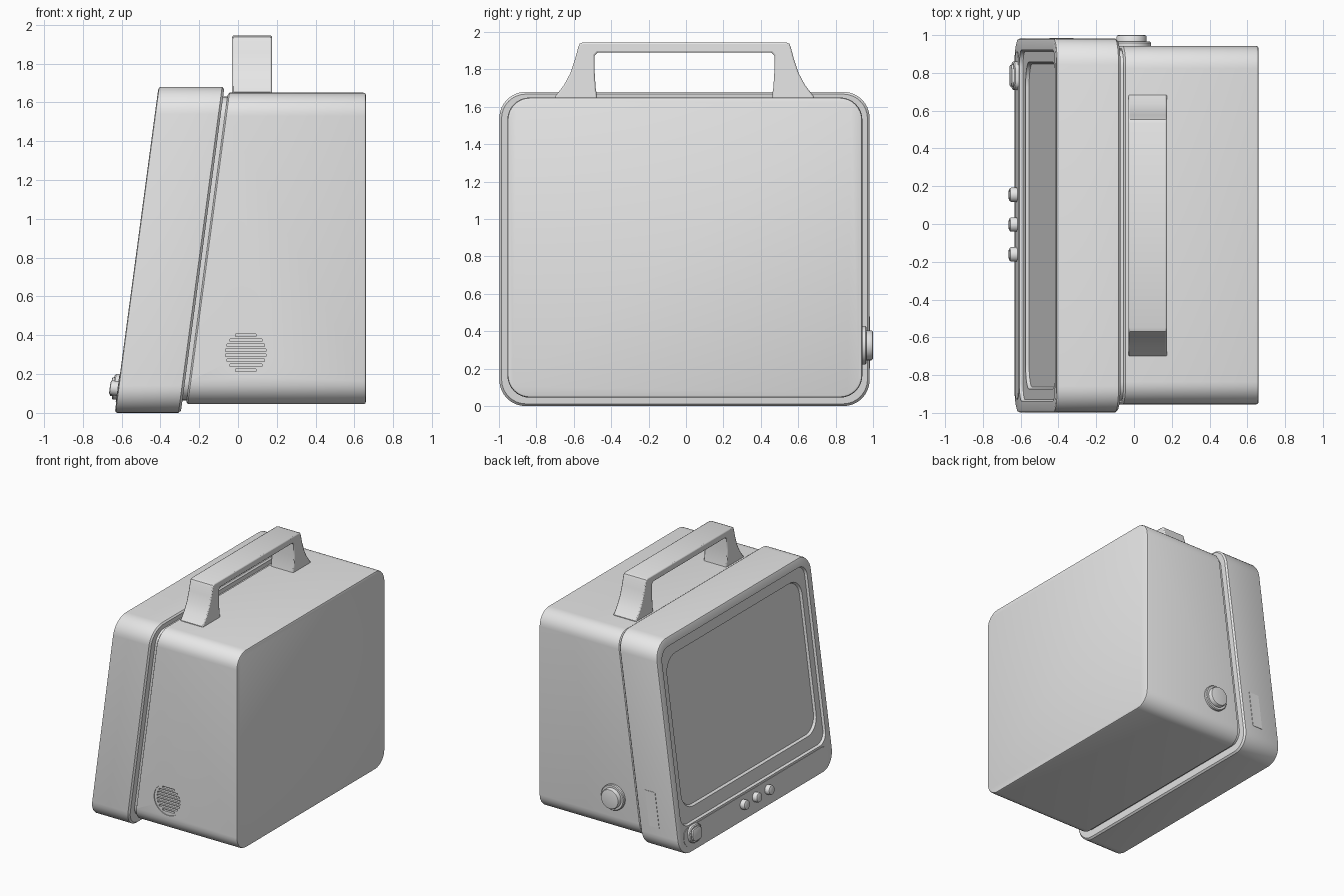
import bpy, bmesh, math
from mathutils import Vector, Matrix

if "Cube" in bpy.data.objects:
    bpy.data.objects.remove(bpy.data.objects["Cube"])

LEAN = 0.134          # slope of the tilted front face
FRONT = -0.635        # x of the front face at ground level
BACK = -0.295         # x of the front frame's rear face at ground level
MID = -0.008          # y centre of the case

grey = bpy.data.materials.new("plain grey plastic")
grey.use_nodes = True
grey.diffuse_color = (0.8, 0.8, 0.8, 1)
grey.node_tree.nodes["Principled BSDF"].inputs["Base Color"].default_value = (0.8, 0.8, 0.8, 1)


def finish(name, bm, angle=30):
    bmesh.ops.recalc_face_normals(bm, faces=bm.faces)
    mesh = bpy.data.meshes.new(name)
    bm.to_mesh(mesh)
    bm.free()
    mesh.materials.append(grey)
    obj = bpy.data.objects.new(name, mesh)
    bpy.context.collection.objects.link(obj)
    bpy.ops.object.select_all(action="DESELECT")
    obj.select_set(True)
    bpy.context.view_layer.objects.active = obj
    bpy.ops.object.shade_smooth_by_angle(angle=math.radians(angle))
    return obj


def ring(x, yc, zc, w, h, r, lean=LEAN, steps=8):
    """Rounded rectangle facing x, leaning back with height."""
    points = []
    for k, (sy, sz) in enumerate([(1, 1), (-1, 1), (-1, -1), (1, -1)]):
        for i in range(steps + 1):
            a = (k + i / steps) * math.pi / 2
            y = yc + sy * (w - r) + r * math.cos(a)
            z = zc + sz * (h - r) + r * math.sin(a)
            points.append((x + lean * z, y, z))
    return points


def loft(name, rings):
    bm = bmesh.new()
    loops = [[bm.verts.new(p) for p in pts] for pts in rings]
    for a, b in zip(loops, loops[1:]):
        for i in range(len(a)):
            j = (i + 1) % len(a)
            bm.faces.new((a[i], a[j], b[j], b[i]))
    bm.faces.new(loops[0])
    bm.faces.new(loops[-1])
    return finish(name, bm)


def lathe_disc(name, centre, axis, profile, sides=40):
    """Stack of (radius, distance) circles along an axis."""
    turn = Vector(axis).to_track_quat("Z", "Y").to_matrix()
    rings = []
    for r, d in profile:
        angles = [2 * math.pi * i / sides for i in range(sides)]
        rings.append([Vector(centre) + turn @ Vector((r * math.cos(a), r * math.sin(a), d))
                      for a in angles])
    return loft(name, rings)


def cut(target, cutter):
    cutter.hide_render = True
    mod = target.modifiers.new("cut", "BOOLEAN")
    mod.object = cutter
    mod.solver = "EXACT"
    bpy.context.view_layer.objects.active = target
    bpy.ops.object.modifier_apply(modifier="cut")
    bpy.data.objects.remove(cutter)


# Front frame with recessed panel and recessed screen
W, H, ZC = 0.99, 0.84, 0.84
loft("front_frame", [
    ring(BACK, MID, ZC, W - 0.012, H - 0.012, 0.13),
    ring(BACK - 0.012, MID, ZC, W, H, 0.14),
    ring(FRONT + 0.014, MID, ZC, W, H, 0.14),
    ring(FRONT + 0.004, MID, ZC, W - 0.004, H - 0.004, 0.136),
    ring(FRONT, MID, ZC, W - 0.014, H - 0.014, 0.13),
    ring(FRONT, MID, 0.91, 0.93, 0.70, 0.09),
    ring(FRONT + 0.018, MID, 0.91, 0.922, 0.692, 0.085),
    ring(FRONT + 0.018, MID, 0.92, 0.865, 0.60, 0.13),
    ring(FRONT + 0.035, MID, 0.92, 0.855, 0.59, 0.125),
])

# Rear case, with a narrow neck that leaves a groove behind the frame
YB, ZB, WB, HB = -0.006, 0.8475, 0.949, 0.8025
case = loft("rear_case", [
    ring(BACK + 0.022, YB, ZB, WB - 0.012, HB - 0.012, 0.11),
    ring(BACK + 0.03, YB, ZB, WB, HB, 0.12),
    ring(0.646, YB, ZB, WB, HB, 0.12, lean=0),
    ring(0.656, YB, ZB, WB - 0.004, HB - 0.004, 0.116, lean=0),
    ring(0.66, YB, ZB, WB - 0.014, HB - 0.014, 0.106, lean=0),
])
loft("case_neck", [ring(BACK + d, YB, ZB, WB - 0.02, HB - 0.02, 0.1) for d in (-0.02, 0.03)])

# Round speaker grille sunk in the side
GX, GZ, SIDE = 0.04, 0.31, YB - WB
cut(case, lathe_disc("grille_dish_cutter", (GX, SIDE, GZ), (0, -1, 0),
                     [(0.125, -0.006), (0.125, 0.05)], 64))
bm = bmesh.new()
for i in range(8):
    dz = (i - 3.5) * 0.026
    half = math.sqrt(0.105 ** 2 - dz ** 2)
    bmesh.ops.create_cube(bm, size=1, matrix=Matrix.Translation((GX, SIDE, GZ + dz))
                          @ Matrix.Diagonal((2 * half, 0.05, 0.013, 1)))
cut(case, finish("grille_slot_cutter", bm))
bpy.ops.object.select_all(action="DESELECT")
case.select_set(True)
bpy.ops.object.shade_smooth_by_angle(angle=math.radians(30))

# Carrying handle: one arched profile, mirrored and extruded
outer = [(0.692, 1.64), (0.692, 1.655), (0.645, 1.715), (0.61, 1.78), (0.585, 1.855),
         (0.568, 1.92), (0.56, 1.938), (0.54, 1.945)]
inner = [(0.465, 1.64), (0.475, 1.70), (0.48, 1.78), (0.48, 1.875), (0.465, 1.89)]
half = outer + [(-y, z) for y, z in reversed(outer)]
half += [(-y, z) for y, z in inner] + list(reversed(inner))
bm = bmesh.new()
base = bm.faces.new([bm.verts.new((-0.03, MID + y, z)) for y, z in half])
grown = bmesh.ops.extrude_face_region(bm, geom=[base])
bmesh.ops.translate(bm, vec=(0.205, 0, 0),
                    verts=[v for v in grown["geom"] if isinstance(v, bmesh.types.BMVert)])
handle = finish("carrying_handle", bm)
bevel = handle.modifiers.new("soft_edges", "BEVEL")
bevel.width = 0.008
bevel.segments = 2
bevel.limit_method = "ANGLE"
bevel.angle_limit = math.radians(50)

# Control strip under the screen
loft("control_strip", [ring(FRONT + d, MID, 0.125, 0.92, 0.07, 0.06) for d in (0.01, -0.003)])

# Three small front knobs
for i, name in enumerate(("right", "middle", "left")):
    z = 0.125
    lathe_disc("small_knob_" + name, (FRONT + LEAN * z, -0.003 + (i - 1) * 0.158, z),
               (-1, 0, LEAN), [(0.038, -0.01), (0.038, 0.032), (0.034, 0.04), (0.028, 0.043)], 32)

# Large rounded front button
loft("power_button", [ring(FRONT + d, 0.785, 0.135, 0.075 - e, 0.065 - e, 0.05 - e)
                      for d, e in ((0.01, 0), (-0.02, 0), (-0.026, 0.006), (-0.026, 0.016),
                                   (-0.036, 0.018), (-0.038, 0.024))])

# Side dial with its flange
lathe_disc("side_dial_flange", (-0.013, YB + WB, 0.325), (0, 1, 0),
           [(0.103, -0.02), (0.103, 0.016), (0.097, 0.022)])
lathe_disc("side_dial", (-0.013, YB + WB, 0.325), (0, 1, 0),
           [(0.08, 0), (0.08, 0.048), (0.076, 0.055), (0.068, 0.057)])

# Thin vent plate on the frame's left side, leaning with the frame
bm = bmesh.new()
plate = bmesh.ops.create_cube(bm, size=1)
for v in plate["verts"]:
    z = 0.34 + v.co.z * 0.28
    v.co = (-0.43 + v.co.x * 0.09 + LEAN * z, MID + W + v.co.y * 0.006, z)
finish("side_vent_plate", bm)
